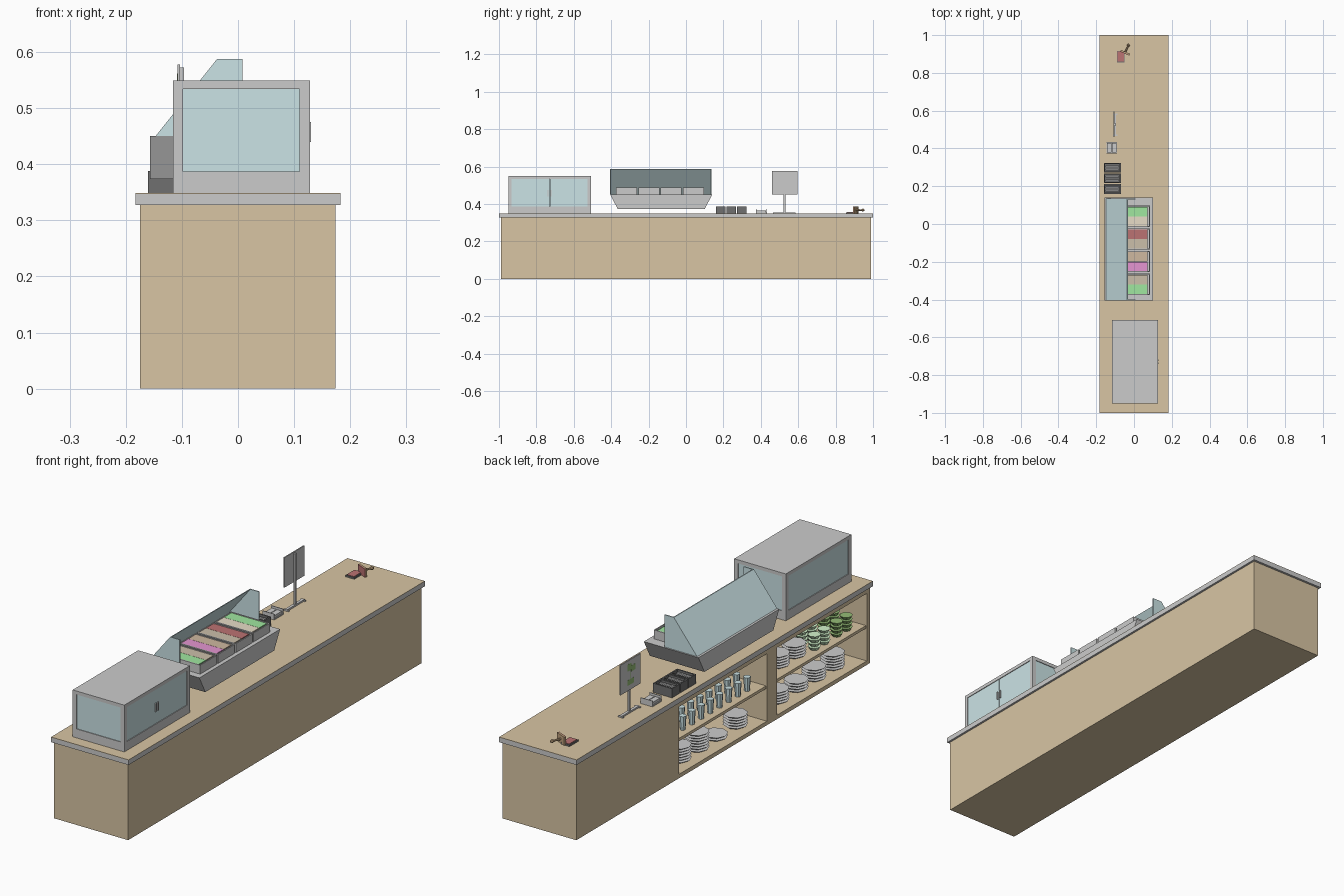
import bpy, bmesh, math
from mathutils import Matrix, Vector

if "Cube" in bpy.data.objects:
    bpy.data.objects.remove(bpy.data.objects["Cube"])


def mat(name, r, g, b):
    m = bpy.data.materials.new(name)
    m.diffuse_color = (r, g, b, 1)
    m.use_nodes = True
    m.node_tree.nodes["Principled BSDF"].inputs["Base Color"].default_value = m.diffuse_color
    return m


WOOD = mat("wood", .69, .56, .37)
GLASS = mat("glass", .6, .77, .79)
BLACK = mat("black", .16, .16, .16)
RED = mat("red", .5, .17, .17)
GREEN = mat("green", .35, .8, .35)
PINK = mat("pink", .78, .3, .64)
TAN = mat("tan", .6, .52, .4)
BROWN = mat("brown", .62, .48, .35)
CREAM = mat("cream", .8, .72, .57)
LIME = mat("pale_green", .65, .9, .6)
LEAF = mat("dark_green", .3, .5, .18)
STAMP = mat("stamp_wood", .55, .38, .22)


def finish(name, bm, m=None):
    me = bpy.data.meshes.new(name)
    bmesh.ops.recalc_face_normals(bm, faces=bm.faces)
    bm.to_mesh(me)
    bm.free()
    if m:
        me.materials.append(m)
    ob = bpy.data.objects.new(name, me)
    bpy.context.collection.objects.link(ob)
    return ob


def boxes(name, m, *spans):
    # each span is x0, x1, y0, y1, z0, z1
    bm = bmesh.new()
    for x0, x1, y0, y1, z0, z1 in spans:
        mt = Matrix.Translation(((x0 + x1) / 2, (y0 + y1) / 2, (z0 + z1) / 2))
        bmesh.ops.create_cube(bm, size=1, matrix=mt @ Matrix.Diagonal((x1 - x0, y1 - y0, z1 - z0, 1)))
    return finish(name, bm, m)


def prism(name, m, pts, offset):
    # flat outline extruded by an offset
    bm = bmesh.new()
    f = bm.faces.new([bm.verts.new(p) for p in pts])
    r = bmesh.ops.extrude_face_region(bm, geom=[f])
    bmesh.ops.translate(bm, vec=offset, verts=[v for v in r["geom"] if isinstance(v, bmesh.types.BMVert)])
    return finish(name, bm, m)


def stack(name, m, x, y, z, n, r1, r2, h, step, seg=8):
    # n tapered discs piled up
    bm = bmesh.new()
    for i in range(n):
        bmesh.ops.create_cone(bm, cap_ends=True, segments=seg, radius1=r1, radius2=r2, depth=h,
                              matrix=Matrix.Translation((x, y, z + i * step + h / 2)))
    return finish(name, bm, m)


# counter carcass: closed block, panels around two open shelf bays
XL, XR, XB, TOP = -.175, .174, .03, .349
boxes("counter_body", WOOD, (XL, XR, .296, .99, 0, .327), (XB, XR, -.99, .296, 0, .327),
      (XL, XB, -.99, .296, 0, .017), (XL, XB, -.99, .296, .305, .327),
      (XL, XB, -.364, -.296, .017, .305), (XL, XB, -.99, -.97, .017, .305))
boxes("counter_shelves", WOOD, (XL + .004, XB, -.296, .296, .155, .167), (XL + .004, XB, -.97, -.364, .155, .167))
boxes("counter_edge", None, (-.183, .183, -1, 1, .327, .347))
boxes("counter_top", WOOD, (-.183, .183, -1, 1, .347, TOP))

# crockery in the bays
LOW, HIGH = .017, .167
plates = [(.19, LOW, 6), (.07, LOW, 7), (-.055, LOW, 2), (-.19, LOW, 5), (-.47, LOW, 5), (-.6, LOW, 4),
          (-.72, LOW, 5), (-.845, LOW, 6), (-.475, HIGH, 5), (-.585, HIGH, 5)]
for y, z, n in plates:
    stack("plate_stack", None, -.1, y, z, n, .032, .05, .011, .0115)
for i in range(8):
    for x in (-.135, -.085):
        stack("drinking_glass", GLASS, x, .215 - i * .062, HIGH, 1, .011, .015, .06, 0)
for y0, m in ((-.68, LIME), (-.83, LEAF)):
    for dy in (0, -.065):
        for x in (-.13, -.07):
            stack("bowl_stack", m, x, y0 + dy, HIGH, 4, .017, .026, .014, .0165)

# glass cabinet: base, roof, posts, panes
x0, x1, y0, y1 = -.116, .128, -.95, -.508
t = .018
boxes("cabinet_frame", None, (x0, x1, y0, y1, TOP, .387), (x0, x1, y0, y1, .534, .549),
      *[(a, a + t, b, b + t, .387, .534) for a in (x0, x1 - t) for b in (y0, y1 - t)])
e = .003
mid = (y0 + y1) / 2
boxes("cabinet_panes", GLASS,
      *[(x0 + t, x1 - t, b, b + .003, .387, .534) for b in (y0 + e, y1 - 2 * e)],
      (x0 + e, x0 + 2 * e, y0 + t, y1 - t, .387, .534),
      (x1 - 2 * e, x1 - e, y0 + t, mid - .001, .387, .534),
      (x1 - 2 * e, x1 - e, mid + .001, y1 - t, .387, .534))
boxes("cabinet_handles", None, *[(x1 - e, x1 + .002, mid + s - .003, mid + s + .003, .44, .475) for s in (-.008, .008)])

# food bar: tapered tub, trays, food
prism("food_bar_tub", None, [(-.157, -.405, .45), (-.157, .14, .45), (-.157, .1, .374), (-.157, -.365, .374)],
      (.258, 0, 0))
foods = [(GREEN, TAN), (PINK, BROWN), (TAN, RED), (CREAM, GREEN)]
for i, pair in enumerate(foods):
    a = -.375 + i * .12
    b = a + .112
    w = .005
    xa, xb = -.1, .084
    boxes("food_tray", None, (xa, xb, a, b, .45, .472), (xa, xa + w, a, b, .472, .488), (xb - w, xb, a, b, .472, .488),
          (xa, xb, a, a + w, .472, .488), (xa, xb, b - w, b, .472, .488))
    for k, m in enumerate(pair):
        s = a + w + k * .051
        boxes("tray_food", m, (xa + w, xb - .012, s, s + .05, .472, .486))

# sneeze guard: sloped pane and two end panes
prism("guard_pane", GLASS, [(-.147, -.405, .45), (-.143, -.405, .45), (-.033, -.405, .588), (-.037, -.405, .588)],
      (0, .54, 0))
for y in (-.405, .131):
    prism("guard_end", GLASS, [(-.147, y, .45), (.008, y, .45), (.008, y, .588), (-.037, y, .588)], (0, .004, 0))

# cutlery boxes
for y in (.16, .216, .272):
    xa, xb, yb = -.16, -.07, y + .051
    boxes("cutlery_box", BLACK, (xa, xb, y, yb, TOP, .365), (xa, xa + .006, y, yb, .365, .388),
          (xb - .006, xb, y, yb, .365, .388), (xa, xb, y, y + .006, .365, .388), (xa, xb, yb - .006, yb, .365, .388))
    boxes("cutlery", None, *[(xa + .01, xb - .01, y + d, y + d + .008, .365, .382) for d in (.012, .03)])

# napkin holder
boxes("napkin_holder", None, (-.145, -.09, .375, .432, TOP, .354), (-.145, -.09, .373, .376, TOP, .374),
      (-.145, -.09, .431, .434, TOP, .374))
boxes("napkins", None, (-.142, -.119, .378, .429, .354, .365), (-.116, -.093, .378, .429, .354, .365))

# menu sign with a plant picture
boxes("sign_stand", None, (-.104, -.096, .522, .532, TOP, .572), (-.106, -.094, .465, .585, TOP, .356),
      (-.112, -.088, .465, .473, TOP, .354), (-.112, -.088, .577, .585, TOP, .354))
boxes("sign_panel", None, (-.108, -.103, .46, .596, .45, .578))
boxes("sign_plant", LEAF, (-.1085, -.107, .505, .55, .472, .495), (-.1085, -.107, .525, .53, .495, .535),
      (-.1085, -.107, .495, .524, .525, .55), (-.1085, -.107, .524, .55, .533, .562))

# ink pad and hand stamp lying on its side
boxes("ink_pad", BLACK, (-.091, -.05, .856, .916, TOP, .356))
boxes("ink_surface", RED, (-.087, -.054, .86, .912, .356, .358))
d = Vector((.4, .9, 0)).normalized()
rot = d.to_track_quat('Z', 'X').to_matrix().to_4x4()
place = Matrix.Translation((-.048, .905, .368)) @ rot
for name, m, z0, z1 in (("stamp_face", RED, -.003, 0), ("stamp_block", STAMP, 0, .007)):
    ob = boxes(name, m, (-.018, .018, -.026, .026, z0, z1))
    # plate's wide side is kept horizontal
    ob.matrix_world = place
    if abs((rot @ Vector((0, 1, 0))).z) > .5:
        ob.matrix_world = place @ Matrix.Rotation(math.pi / 2, 4, 'Z')
for z, r1, r2, h in ((.007, .005, .004, .03), (.037, .005, .008, .008), (.045, .008, .004, .008)):
    ob = stack("stamp_handle", STAMP, 0, 0, z, 1, r1, r2, h, 0)
    ob.matrix_world = place
